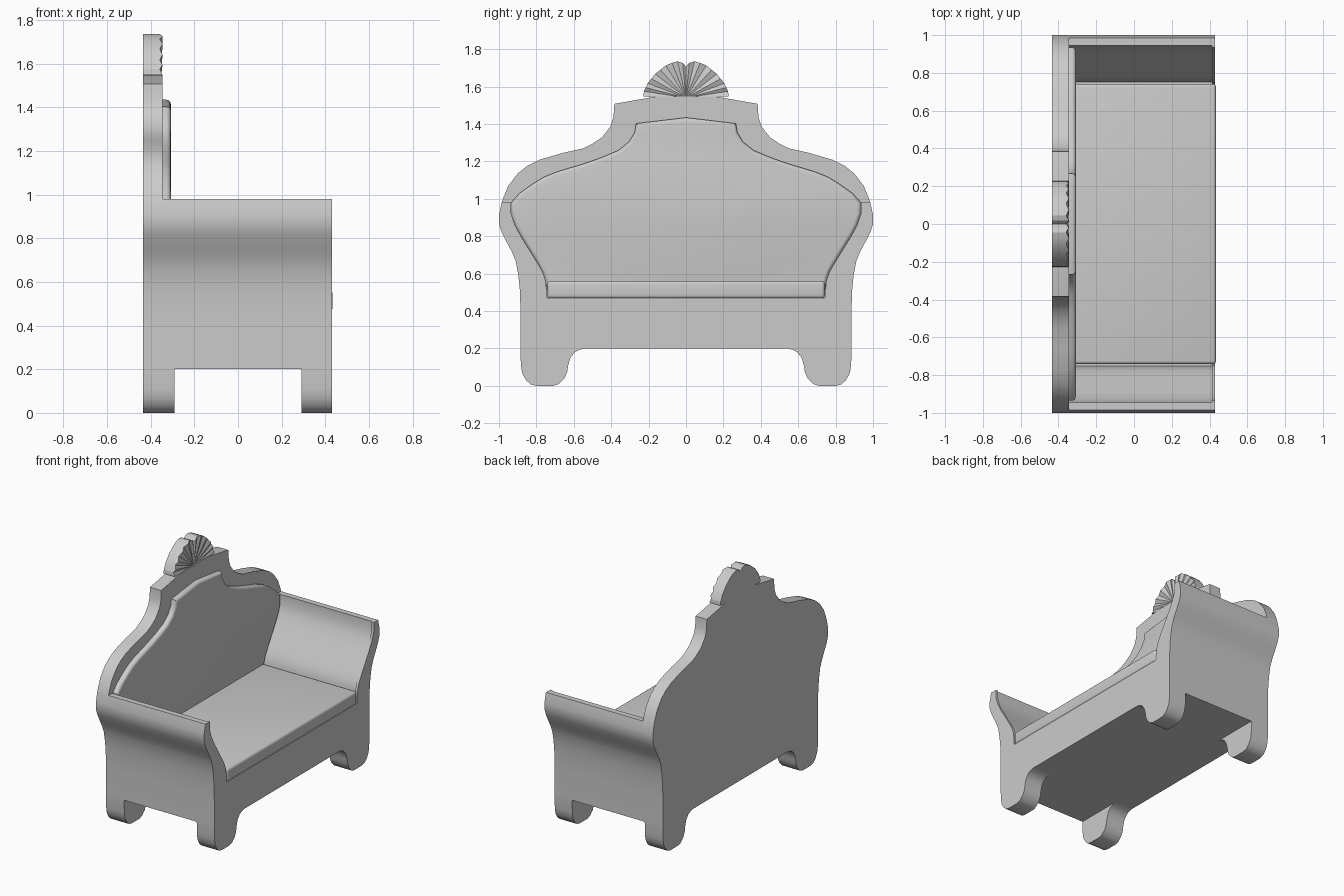
import bpy, bmesh, math

if "Cube" in bpy.data.objects:
    bpy.data.objects.remove(bpy.data.objects["Cube"])


def finish(bm, name, angle=30):
    bmesh.ops.recalc_face_normals(bm, faces=bm.faces)
    me = bpy.data.meshes.new(name)
    bm.to_mesh(me)
    bm.free()
    ob = bpy.data.objects.new(name, me)
    bpy.context.collection.objects.link(ob)
    bpy.ops.object.select_all(action='DESELECT')
    ob.select_set(True)
    bpy.context.view_layer.objects.active = ob
    bpy.ops.object.shade_smooth_by_angle(angle=math.radians(angle))
    return ob


def extrude(name, pts, x0, x1, bevel=0):
    """Extrude a (y, z) outline along x; optionally round the x1 rim."""
    bm = bmesh.new()
    a = [bm.verts.new((x0, y, z)) for y, z in pts]
    b = [bm.verts.new((x1, y, z)) for y, z in pts]
    n = len(pts)
    bm.faces.new(a)
    front = bm.faces.new(b[::-1])
    for i in range(n):
        j = (i + 1) % n
        bm.faces.new((a[i], a[j], b[j], b[i]))
    bmesh.ops.recalc_face_normals(bm, faces=bm.faces)
    if bevel:
        bmesh.ops.bevel(bm, geom=list(front.edges), offset=bevel, segments=4,
                        profile=0.5, affect='EDGES', clamp_overlap=True)
    return finish(bm, name)


def mirrored(half):
    """Close a half outline (y >= 0) with its mirror image."""
    return half + [(-y, z) for y, z in reversed(half) if y > 0]


# Shared outline pieces, right half
outer_arm = [(.885, .2), (.885, .4), (.888, .51), (.896, .59), (.91, .665), (.93, .715),
             (.957, .765), (.985, .82), (1, .865), (1, .915), (.985, .98)]
crest = [(.975, 1.01), (.95, 1.07), (.90, 1.135), (.85, 1.175), (.78, 1.21), (.66, 1.245),
         (.55, 1.27), (.5, 1.295), (.45, 1.328), (.405, 1.385), (.388, 1.435), (.383, 1.508),
         (.16, 1.547), (0, 1.547)]
inner_arm = [(.935, .98), (.935, .92), (.915, .86), (.88, .795), (.83, .715), (.79, .65),
             (.765, .605), (.75, .56), (.742, .47)]
leg = [(.885, .2), (.883, .11), (.875, .065), (.855, .03), (.83, .008), (.80, 0), (.71, 0),
       (.68, .01), (.65, .04), (.635, .075), (.63, .11), (.618, .15), (.595, .18),
       (.57, .193), (.545, .2)]

# Back panel
extrude("back_panel", mirrored([(0, .2)] + outer_arm + crest), -.435, -.345)

# Base with both arms, and the slightly thicker rim along the front
arm_inside = [(y + .009, z) for y, z in inner_arm]
extrude("base_and_arms", mirrored([(0, .2)] + outer_arm + arm_inside + [(0, .47)]), -.345, .412)
extrude("front_rim", mirrored([(0, .2)] + outer_arm + inner_arm + [(0, .47)]), .412, .43)

# Four feet
for side, s in (("left", -1), ("right", 1)):
    for end, x0, x1 in (("back", -.435, -.29), ("front", .29, .43)):
        extrude(f"{end}_{side}_foot", [(s * y, z) for y, z in leg], x0, x1)

# Padded back
pad = [(0, .5), (.742, .5)] + inner_arm[-2::-1] + \
      [(.89, 1.03), (.82, 1.08), (.76, 1.117), (.69, 1.145), (.54, 1.19), (.45, 1.222),
       (.36, 1.26), (.305, 1.305), (.275, 1.355), (.267, 1.403), (0, 1.435)]
extrude("back_pad", mirrored(pad), -.35, -.308, .02)

# Seat cushion
bm = bmesh.new()
bmesh.ops.create_cube(bm, size=1)
for v in bm.verts:
    v.co = (.0435 + v.co.x * .781, v.co.y * 1.484, .514 + v.co.z * .094)
bmesh.ops.bevel(bm, geom=list(bm.edges), offset=.018, segments=4, profile=0.5, affect='EDGES')
finish(bm, "seat_cushion", 40)

# Fluted shell crest: ridges and grooves radiating from one centre
rim = [(.228, 1.548), (.225, 1.575), (.215, 1.595), (.205, 1.618), (.185, 1.642),
       (.165, 1.668), (.137, 1.69), (.108, 1.713), (.075, 1.727), (.045, 1.735),
       (.018, 1.727), (0, 1.707)]
pts = rim + [(-y, z) for y, z in reversed(rim[:-1])]
bm = bmesh.new()
cf, cb = bm.verts.new((-.352, 0, 1.54)), bm.verts.new((-.435, 0, 1.54))
f = [bm.verts.new((-.346 if i % 2 == 0 else -.358, y, z)) for i, (y, z) in enumerate(pts)]
b = [bm.verts.new((-.435, y, z)) for y, z in pts]
for i in range(len(pts) - 1):
    bm.faces.new((cf, f[i], f[i + 1]))
    bm.faces.new((cb, b[i + 1], b[i]))
    bm.faces.new((f[i], b[i], b[i + 1], f[i + 1]))
bm.faces.new((cf, cb, b[0], f[0]))
bm.faces.new((cb, cf, f[-1], b[-1]))
finish(bm, "shell_crest", 20)
